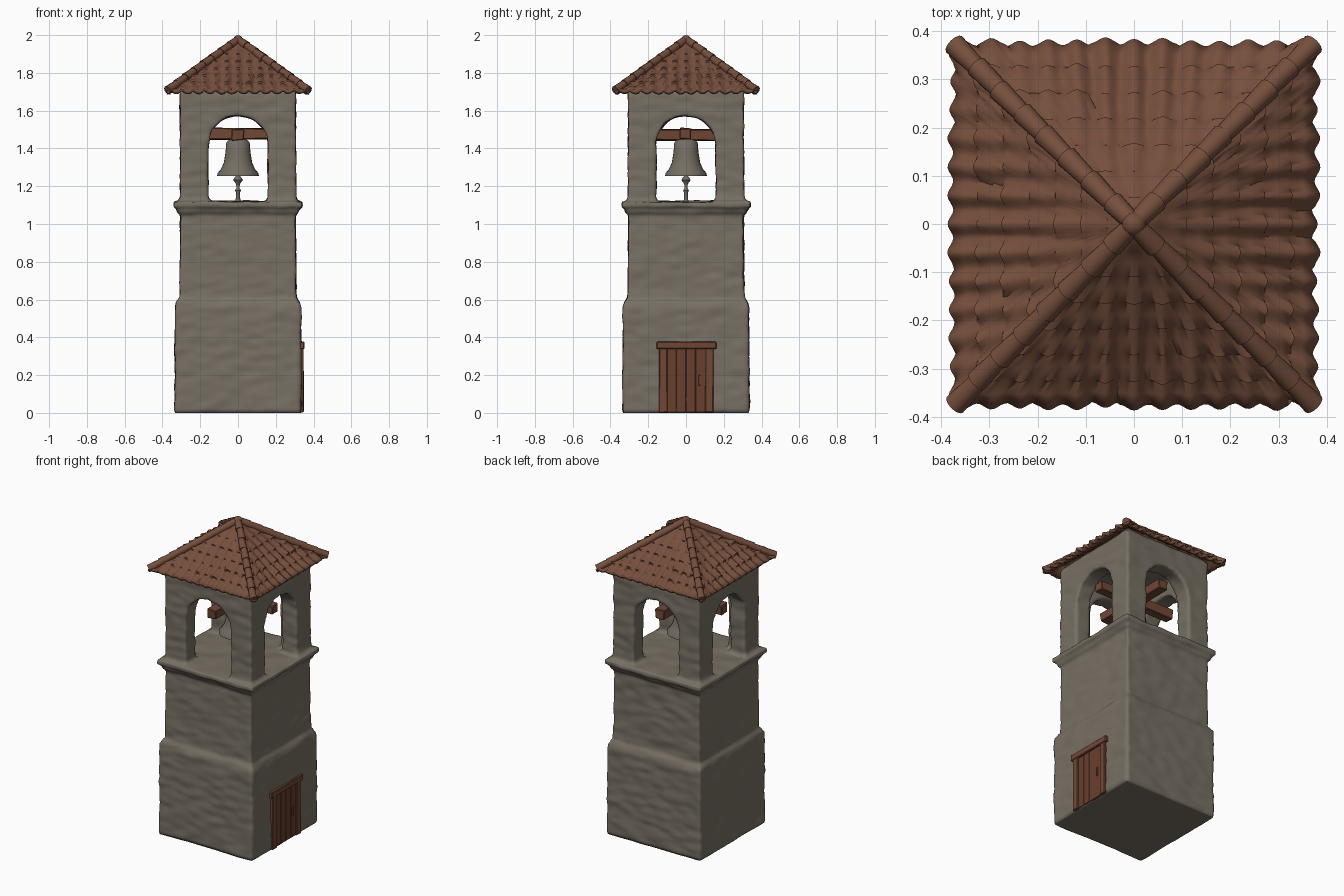
import bpy, bmesh, math, random
from mathutils import Vector, noise

if "Cube" in bpy.data.objects:
    bpy.data.objects.remove(bpy.data.objects["Cube"])

random.seed(4)


def material(name, rgb):
    m = bpy.data.materials.new(name)
    m.diffuse_color = (*rgb, 1)
    m.use_nodes = True
    m.node_tree.nodes["Principled BSDF"].inputs["Base Color"].default_value = m.diffuse_color
    return m


STONE = material("warm grey stone", (0.185, 0.160, 0.126))
TILE = material("terracotta tile", (0.180, 0.078, 0.046))
WOOD = material("red brown wood", (0.165, 0.064, 0.036))
DOOR = material("dark red door wood", (0.140, 0.050, 0.027))
BELL = material("grey bell metal", (0.175, 0.153, 0.125))


def finish(bm, name, mat, angle=40):
    bmesh.ops.recalc_face_normals(bm, faces=bm.faces)
    me = bpy.data.meshes.new(name)
    bm.to_mesh(me)
    bm.free()
    ob = bpy.data.objects.new(name, me)
    bpy.context.collection.objects.link(ob)
    me.materials.append(mat)
    if angle:
        bpy.ops.object.select_all(action='DESELECT')
        ob.select_set(True)
        bpy.context.view_layer.objects.active = ob
        bpy.ops.object.shade_smooth_by_angle(angle=math.radians(angle))
    return ob


def box(name, lo, hi, mat, bevel=0.004, wobble=0.0):
    bm = bmesh.new()
    bmesh.ops.create_cube(bm, size=1)
    for v in bm.verts:
        v.co = Vector([(lo[i] + hi[i]) / 2 + v.co[i] * (hi[i] - lo[i])
                       + random.uniform(-wobble, wobble) for i in range(3)])
    if bevel:
        bmesh.ops.bevel(bm, geom=bm.edges[:], offset=bevel, segments=1, affect='EDGES')
    return finish(bm, name, mat, 0)


def lathe(name, profile, mat, n=28):
    bm = bmesh.new()
    rings = [[bm.verts.new((r * math.cos(math.tau * i / n), r * math.sin(math.tau * i / n), z))
              for i in range(n)] for r, z in profile]
    for a, b in zip(rings, rings[1:]):
        for i in range(n):
            bm.faces.new((a[i], a[(i + 1) % n], b[(i + 1) % n], b[i]))
    bm.faces.new(rings[0])
    bm.faces.new(rings[-1])
    return finish(bm, name, mat)


# Stone tower: stacked square rings, closed top and bottom
profile = [(0.335, 0), (0.332, 0.56), (0.325, 0.585), (0.307, 0.61), (0.304, 1.05), (0.322, 1.06),
           (0.325, 1.085), (0.341, 1.09), (0.341, 1.117), (0.306, 1.121), (0.305, 1.70), (0.28, 1.735)]
bm = bmesh.new()
rings = [[bm.verts.new((sx * h, sy * h, z)) for sx, sy in ((-1, -1), (1, -1), (1, 1), (-1, 1))]
         for h, z in profile]
for a, b in zip(rings, rings[1:]):
    for i in range(4):
        bm.faces.new((a[i], a[(i + 1) % 4], b[(i + 1) % 4], b[i]))
bm.faces.new(rings[0])
bm.faces.new(rings[-1])
tower = finish(bm, "stone_tower", STONE, 0)


# Cutters: bell chamber and arched openings through both axes
def arch_cutter(name, along_y):
    pts = [(-0.158, 1.121), (0.158, 1.121)]
    pts += [(0.158 * math.cos(a), 1.42 + 0.153 * math.sin(a))
            for a in (math.pi * i / 16 for i in range(17))]
    bm = bmesh.new()
    ends = [[bm.verts.new((p, d, z) if along_y else (d, p, z)) for p, z in pts] for d in (-0.5, 0.5)]
    n = len(pts)
    for i in range(n):
        bm.faces.new((ends[0][i], ends[0][(i + 1) % n], ends[1][(i + 1) % n], ends[1][i]))
    bm.faces.new(ends[0])
    bm.faces.new(ends[1])
    return finish(bm, name, STONE, 0)


cutters = [box("chamber_cutter", (-0.2, -0.2, 1.122), (0.2, 0.2, 1.66), STONE, 0),
           arch_cutter("arch_cutter_y", True), arch_cutter("arch_cutter_x", False)]
for c in cutters:
    c.hide_render = True
    m = tower.modifiers.new("cut", 'BOOLEAN')
    m.operation, m.object, m.solver = 'DIFFERENCE', c, 'EXACT'
m = tower.modifiers.new("weather", 'REMESH')
m.mode, m.voxel_size, m.use_smooth_shade = 'VOXEL', 0.012, True
dg = bpy.context.evaluated_depsgraph_get()
tower.data = bpy.data.meshes.new_from_object(tower.evaluated_get(dg))
tower.modifiers.clear()
for c in cutters:
    bpy.data.objects.remove(c)

# Rough masonry surface
moves = []
for v in tower.data.vertices:
    p = v.co
    d = 0.0055 * noise.noise(Vector((p.x * 11, p.y * 11, p.z * 24)))
    d += 0.004 * noise.noise(Vector((p.x * 5 + 7, p.y * 5, p.z * 7)))
    q = p + v.normal * d
    q.z = 0 if p.z < 0.008 else max(q.z, 0)
    moves.append(q)
for v, q in zip(tower.data.vertices, moves):
    v.co = q
tower.data.materials.clear()
tower.data.materials.append(STONE)
tower.data.polygons.foreach_set("use_smooth", [True] * len(tower.data.polygons))

# Roof: four corrugated slopes with stepped tile courses
COLS, ROWS, PITCH, HALF, EAVE, RISE = 104, 7, 0.0592, 0.378, 1.697, 0.278
for k in range(4):
    bm = bmesh.new()
    lines = []
    for r in range(ROWS):
        for f in (0.0, 0.5, 0.97):
            t = (r + f) / ROWS
            w = HALF * (1 - t)
            line = []
            for c in range(COLS + 1):
                x = (2 * c / COLS - 1) * w
                wave = math.cos(math.tau * x / PITCH)
                tile = noise.cell(Vector((x / PITCH + 50.5, r + 0.5, k * 9 + 0.5)))
                fade = min(1, 1.3 * (1 - t)) * min(1, (w - abs(x)) / 0.03 + 0.3)
                z = EAVE + RISE * t + fade * (0.008 * wave + 0.010 * (1 - f) + 0.003 * tile)
                out = w + fade * (1 - f) * (0.006 * wave + 0.004 * tile)
                line.append(bm.verts.new((x, -out, z)))
            lines.append(line)
    for a, b in zip(lines, lines[1:]):
        for c in range(COLS):
            bm.faces.new((a[c], a[c + 1], b[c + 1], b[c]))
    tip = bm.verts.new((0, 0, EAVE + RISE))
    for c in range(COLS):
        bm.faces.new((lines[-1][c], lines[-1][c + 1], tip))
    roof = finish(bm, "roof_slope", TILE, 50)
    roof.rotation_euler.z = k * math.pi / 2
    s = roof.modifiers.new("thickness", 'SOLIDIFY')
    s.thickness, s.offset = 0.016, -1

# Hip caps: overlapping tapered round tiles up each corner
top, N = Vector((0, 0, 1.977)), 8
for sx in (-1, 1):
    for sy in (-1, 1):
        foot = Vector((sx * 0.373, sy * 0.373, 1.708))
        axis = (top - foot).normalized()
        rot = axis.to_track_quat('Z', 'Y').to_matrix().to_4x4()
        bm = bmesh.new()
        for i in range(N):
            a, b = foot.lerp(top, i / N), foot.lerp(top, min(1, (i + 1.12) / N))
            geo = bmesh.ops.create_cone(bm, cap_ends=True, segments=12, radius1=0.0235,
                                        radius2=0.019, depth=(b - a).length)
            off = Vector((random.uniform(-.002, .002), random.uniform(-.002, .002), 0))
            for v in geo["verts"]:
                v.co = rot @ v.co + (a + b) / 2 + off
        finish(bm, "hip_cap", TILE)
bm = bmesh.new()
bmesh.ops.create_uvsphere(bm, u_segments=14, v_segments=8, radius=0.026)
for v in bm.verts:
    v.co.z += 1.974
finish(bm, "roof_peak", TILE)

# Crossed beams carrying the bell
box("beam_x", (-0.27, -0.03, 1.447), (0.27, 0.03, 1.507), WOOD, wobble=0.005)
box("beam_y", (-0.033, -0.27, 1.443), (0.033, 0.27, 1.503), WOOD, wobble=0.005)

# Bell with hollow underside
lathe("bell", [(0.02, 1.452), (0.05, 1.445), (0.062, 1.43), (0.066, 1.38), (0.075, 1.325),
               (0.09, 1.29), (0.108, 1.27), (0.111, 1.254), (0.102, 1.254), (0.082, 1.285),
               (0.066, 1.325), (0.056, 1.38), (0.045, 1.42)], BELL)
lathe("clapper", [(0.007, 1.43), (0.007, 1.257), (0.015, 1.25), (0.026, 1.233), (0.01, 1.212),
                  (0.008, 1.19), (0.016, 1.178), (0.010, 1.165), (0.013, 1.12)], BELL, 10)

# Door on the right side: planks, jambs, lintel, handle
for i in range(4):
    y = -0.102 + i * 0.051
    box("door_plank", (0.32, y, 0.004), (0.338 + 0.001 * (i % 2), y + 0.0505, 0.345), DOOR, 0.002)
for side, lo, hi in (("near", -0.142, -0.098), ("far", 0.102, 0.146)):
    box("door_jamb_" + side, (0.31, lo, 0.002), (0.347, hi, 0.345), WOOD, 0.004, 0.0015)
box("door_lintel", (0.31, -0.156, 0.338), (0.351, 0.16, 0.376), WOOD, 0.004, 0.0015)
box("door_handle", (0.335, 0.066, 0.145), (0.345, 0.078, 0.2), WOOD, 0.002)
